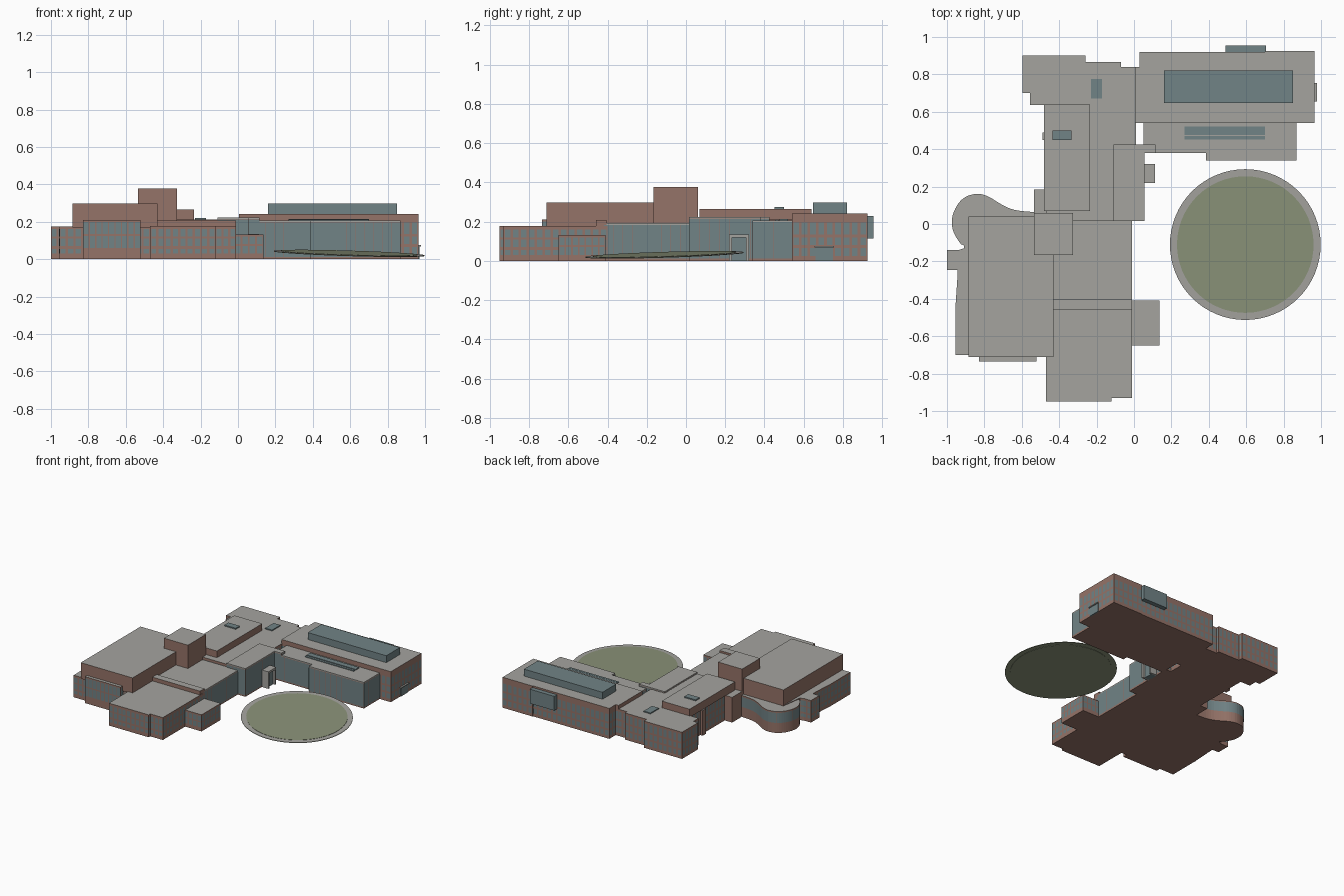
import bpy, bmesh, math
from mathutils import Vector

cube = bpy.data.objects.get("Cube")
if cube:
    bpy.data.objects.remove(cube, do_unlink=True)


def material(name, rgb):
    m = bpy.data.materials.new(name)
    m.use_nodes = True
    m.diffuse_color = (*rgb, 1)
    bsdf = next(n for n in m.node_tree.nodes if n.type == 'BSDF_PRINCIPLED')
    bsdf.inputs["Base Color"].default_value = (*rgb, 1)
    return m


brick = material("brick", (.30, .172, .138))
glass = material("glass", (.165, .227, .238))
roof = material("roof_grey", (.376, .371, .347))
grass = material("grass", (.258, .292, .191))
MATS = [brick, glass, roof, grass]
BRICK, GLASS, ROOF, GRASS = range(4)


def finish(bm, name):
    me = bpy.data.meshes.new(name)
    bm.to_mesh(me)
    bm.free()
    for m in MATS:
        me.materials.append(m)
    ob = bpy.data.objects.new(name, me)
    bpy.context.collection.objects.link(ob)
    return ob


def rect(x0, x1, y0, y1):
    return [(x0, y0), (x1, y0), (x1, y1), (x0, y1)]


def prism(name, outline, z0, z1, side=BRICK, top=ROOF):
    """Extrude a counter-clockwise outline; upward faces take the top colour."""
    bm = bmesh.new()
    base = bm.faces.new([bm.verts.new((x, y, z0)) for x, y in outline])
    ext = bmesh.ops.extrude_face_region(bm, geom=[base], use_keep_orig=True)
    verts = [g for g in ext["geom"] if isinstance(g, bmesh.types.BMVert)]
    bmesh.ops.translate(bm, verts=verts, vec=(0, 0, z1 - z0))
    bmesh.ops.recalc_face_normals(bm, faces=bm.faces)
    for f in bm.faces:
        f.material_index = top if f.normal.z > .5 else side
    return finish(bm, name)


def panes(name, outline, rows, pitch, fill):
    """Glass plates set in a grid just proud of each wall of the outline."""
    bm = bmesh.new()
    for a, b in zip(outline, outline[1:] + outline[:1]):
        a, b = Vector(a), Vector(b)
        run = b - a
        n = max(1, round(run.length / pitch))
        out = Vector((run.y, -run.x)).normalized() * .002
        for i in range(n):
            p = a + run * ((i + .5 - fill / 2) / n) + out
            q = a + run * ((i + .5 + fill / 2) / n) + out
            for lo, hi in rows:
                f = bm.faces.new([bm.verts.new((v.x, v.y, z))
                                  for v, z in ((p, lo), (q, lo), (q, hi), (p, hi))])
                f.material_index = GLASS
    return finish(bm, name)


TALL = [(.025, .065), (.08, .12), (.135, .195)]
LOW = [(.03, .055), (.07, .11), (.12, .16)]


def punched(name, outline, z, rows, pitch=.04, fill=.68):
    prism(name, outline, 0, z)
    panes(name + "_windows", outline, rows, pitch, fill)


def curtain(name, outline, z):
    prism(name, outline, 0, z - .008)
    prism(name + "_roof_slab", outline, z - .008, z, side=ROOF)
    panes(name + "_glazing", outline, [(.012, z - .01)], .05, .97)


# West block, its bays and the solid upper storey
west = [(-.955, -.70), (-.43, -.70), (-.43, .04), (-.885, .04),
        (-.91, -.13), (-.94, -.14), (-.945, -.3), (-.955, -.45)]
punched("west_block", west, .175, LOW)
punched("west_porch", rect(-1, -.93, -.245, -.14), .175, LOW, .035)
punched("south_bay", rect(-.83, -.52, -.735, -.69), .21, [(.06, .125), (.135, .2)], .035, .8)
prism("west_upper_storey", rect(-.885, -.43, -.71, .04), .17, .297)
prism("tower", rect(-.535, -.325, -.165, .06), .15, .377)

# South block and its annex
south = [(-.47, -.95), (-.12, -.95), (-.12, -.93), (-.01, -.93), (-.01, -.4), (-.47, -.4)]
punched("south_block", south, .178, LOW)
prism("roof_upstand", rect(-.43, -.012, -.46, -.405), .17, .208)
punched("east_annex", rect(-.02, .135, -.65, -.41), .132, [(.03, .07), (.08, .12)], .036, .75)

# Glazed centre
curtain("centre_block", rect(-.5, -.012, -.42, .02), .192)
link = [(-.11, .015), (.055, .015), (.055, .38), (.115, .38), (.115, .425), (-.11, .425)]
curtain("link_block", link, .223)

# North-west wing
wing = [(-.47, .02), (.01, .02), (.01, .84), (-.07, .84), (-.07, .865), (-.26, .865),
        (-.26, .90), (-.595, .90), (-.595, .70), (-.555, .70), (-.555, .635), (-.47, .635)]
punched("north_west_wing", wing, .212, TALL, .042, .6)
prism("wing_upper_storey", rect(-.48, -.235, .07, .64), .2, .265)
prism("west_stair", rect(-.535, -.46, .05, .185), 0, .2)
prism("west_pier", rect(-.49, -.46, .45, .49), 0, .2)

# Curved lobby, its outline rounded by corner cutting
lobby = [(-.45, -.14), (-.45, .06), (-.56, .065), (-.65, .075), (-.72, .11), (-.78, .15),
         (-.84, .165), (-.91, .145), (-.955, .09), (-.978, .02), (-.965, -.055), (-.9, -.14)]
for _ in range(2):
    cut = []
    for a, b in zip(lobby, lobby[1:] + lobby[:1]):
        a, b = Vector(a), Vector(b)
        cut += [tuple(a.lerp(b, .25)), tuple(a.lerp(b, .75))]
    lobby = cut
prism("curved_lobby", lobby, 0, .17)
panes("curved_lobby_glazing", lobby, [(.08, .16)], .05, 1)

# North-east block and glazed hall
north = [(.005, .54), (.965, .54), (.965, .925), (.70, .925), (.70, .92), (.03, .92),
         (.03, .84), (.005, .84)]
punched("north_east_block", north, .242, TALL, .042, .68)
hall = [(.05, .38), (.385, .38), (.385, .34), (.868, .34), (.868, .55), (.05, .55)]
curtain("glazed_hall", hall, .207)
prism("north_oriel", rect(.49, .705, .91, .955), .115, .228, GLASS, GLASS)

# East door and canopy
prism("east_door", rect(.96, .97, .66, .75), 0, .068, GLASS, GLASS)
prism("east_canopy", rect(.96, .978, .655, .755), .068, .075, ROOF)

# Entrance portal facing the lawn
prism("portal_top", rect(.05, .112, .22, .32), .118, .135, ROOF)
for i, y in enumerate((.22, .306)):
    prism(f"portal_side_{i + 1}", rect(.05, .112, y, y + .014), 0, .118, ROOF)
prism("portal_glass", rect(.05, .095, .234, .306), 0, .118, GLASS, GLASS)

# Rooflights
prism("main_rooflight", rect(.16, .85, .648, .82), .235, .297, GLASS, GLASS)
prism("hall_rooflight_south", rect(.27, .70, .453, .471), .2, .212, GLASS, GLASS)
prism("hall_rooflight_north", rect(.27, .70, .477, .52), .2, .214, GLASS, GLASS)
prism("wing_rooflight", rect(-.23, -.17, .67, .775), .205, .22, GLASS, GLASS)
prism("upper_rooflight", rect(-.435, -.335, .45, .50), .26, .274, GLASS, GLASS)

# Gently tilted round lawn with a paved rim
CENTRE = Vector((.595, -.11))


def circle(r, n=64):
    return [(CENTRE.x + r * math.cos(math.tau * i / n),
             CENTRE.y + r * math.sin(math.tau * i / n)) for i in range(n)]


lawn = prism("lawn", circle(.365), .027, .035, GRASS, GRASS)
path = prism("lawn_path", circle(.403), .029, .033, GRASS, ROOF)
for ob in (lawn, path):
    for v in ob.data.vertices:
        v.co.z += .03 * (v.co.y - CENTRE.y - v.co.x + CENTRE.x)
